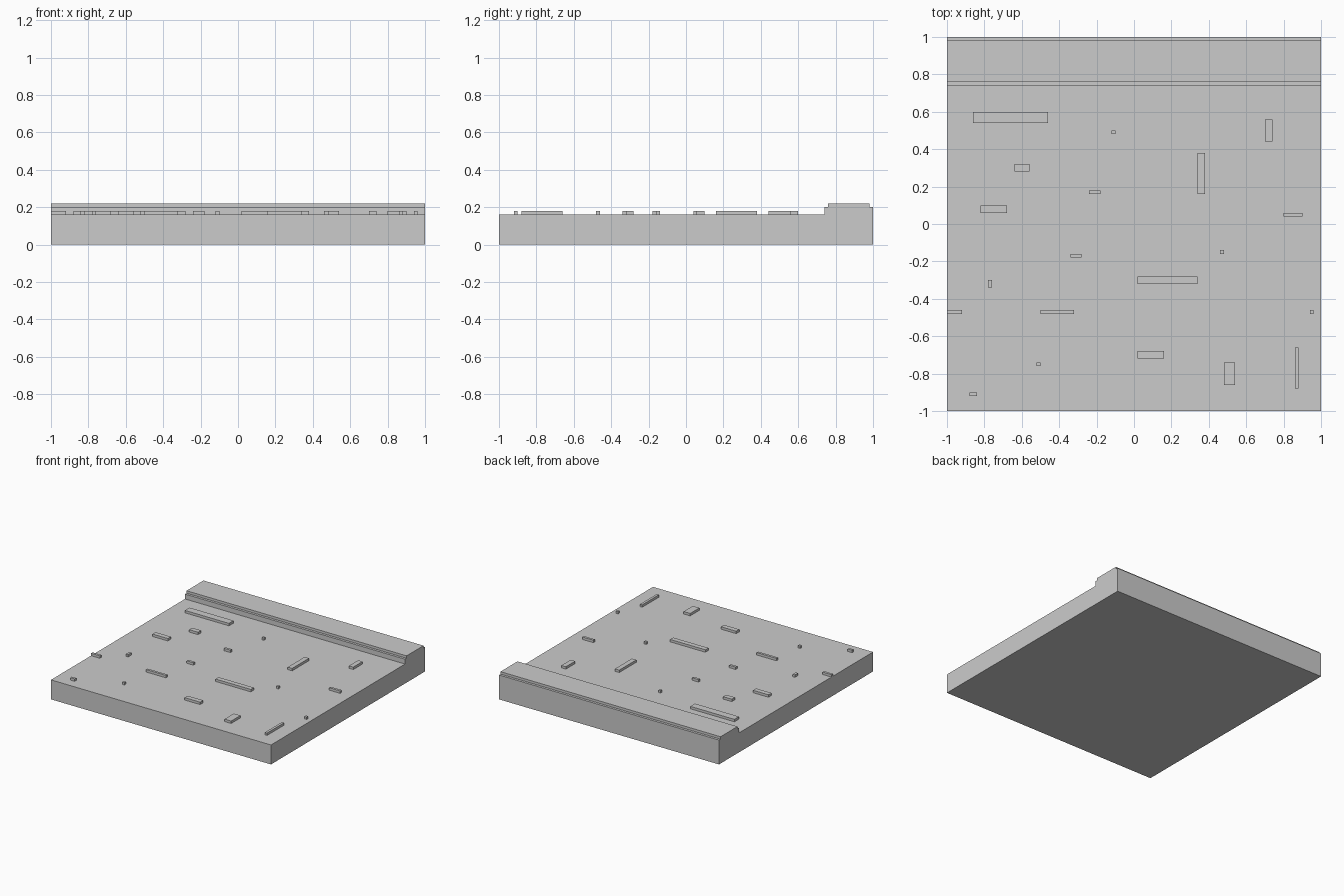
import bpy
import bmesh

UNIT = 0.02        # every dimension is a whole number of these steps
GROUND = 0.16      # height of the lower walking surface

default_cube = bpy.data.objects.get("Cube")
if default_cube:
    bpy.data.objects.remove(default_cube, do_unlink=True)

# Single plain grey for the whole tile
grey = bpy.data.materials.new("plain_grey")
grey.use_nodes = True
colour = (0.6, 0.6, 0.6, 1)
grey.diffuse_color = colour
grey.node_tree.nodes["Principled BSDF"].inputs["Base Color"].default_value = colour


def finish(name, bm):
    """Turn a bmesh into a flat-shaded grey object."""
    bmesh.ops.recalc_face_normals(bm, faces=bm.faces)
    mesh = bpy.data.meshes.new(name)
    bm.to_mesh(mesh)
    bm.free()
    mesh.materials.append(grey)
    obj = bpy.data.objects.new(name, mesh)
    bpy.context.collection.objects.link(obj)
    return obj


def extrude_profile(name, profile, x_min, x_max):
    """Sweep a (y, z) outline along the x axis."""
    bm = bmesh.new()
    outline = bm.faces.new([bm.verts.new((x_min, y, z)) for y, z in profile])
    swept = bmesh.ops.extrude_face_region(bm, geom=[outline], use_keep_orig=True)
    moved = [v for v in swept["geom"] if isinstance(v, bmesh.types.BMVert)]
    bmesh.ops.translate(bm, verts=moved, vec=(x_max - x_min, 0, 0))
    return finish(name, bm)


def raised_stone(name, left, front, width, depth):
    """Thin slab on the ground; corner and size are given in steps."""
    x, y, w, d = (n * UNIT for n in (left, front, width, depth))
    bm = bmesh.new()
    cube = bmesh.ops.create_cube(bm, size=1)
    bmesh.ops.scale(bm, verts=cube["verts"], vec=(w, d, UNIT))
    bmesh.ops.translate(bm, verts=cube["verts"],
                        vec=(x + w / 2, y + d / 2, GROUND + UNIT / 2))
    return finish(name, bm)


# Ground slab with the stepped kerb along its back edge
kerb_step, kerb_top = GROUND + 2 * UNIT, GROUND + 3 * UNIT
extrude_profile("ground_and_kerb", [
    (-1, 0), (1, 0), (1, kerb_step), (1 - UNIT, kerb_step),
    (1 - UNIT, kerb_top), (0.76, kerb_top), (0.76, kerb_step),
    (0.74, kerb_step), (0.74, GROUND), (-1, GROUND),
], -1, 1)

# Scattered raised stones: left, front, width, depth
stones = [
    (-43, 27, 20, 3), (-6, 24, 1, 1), (35, 22, 2, 6), (-32, 14, 4, 2),
    (-12, 8, 3, 1), (17, 8, 2, 11), (-41, 3, 7, 2), (40, 2, 5, 1),
    (-17, -9, 3, 1), (23, -8, 1, 1), (-39, -17, 1, 2), (1, -16, 16, 2),
    (-50, -24, 4, 1), (-25, -24, 9, 1), (47, -24, 1, 1), (1, -36, 7, 2),
    (-26, -38, 1, 1), (24, -43, 3, 6), (43, -44, 1, 11), (-44, -46, 2, 1),
]
for index, stone in enumerate(stones, start=1):
    raised_stone(f"raised_stone_{index}", *stone)
